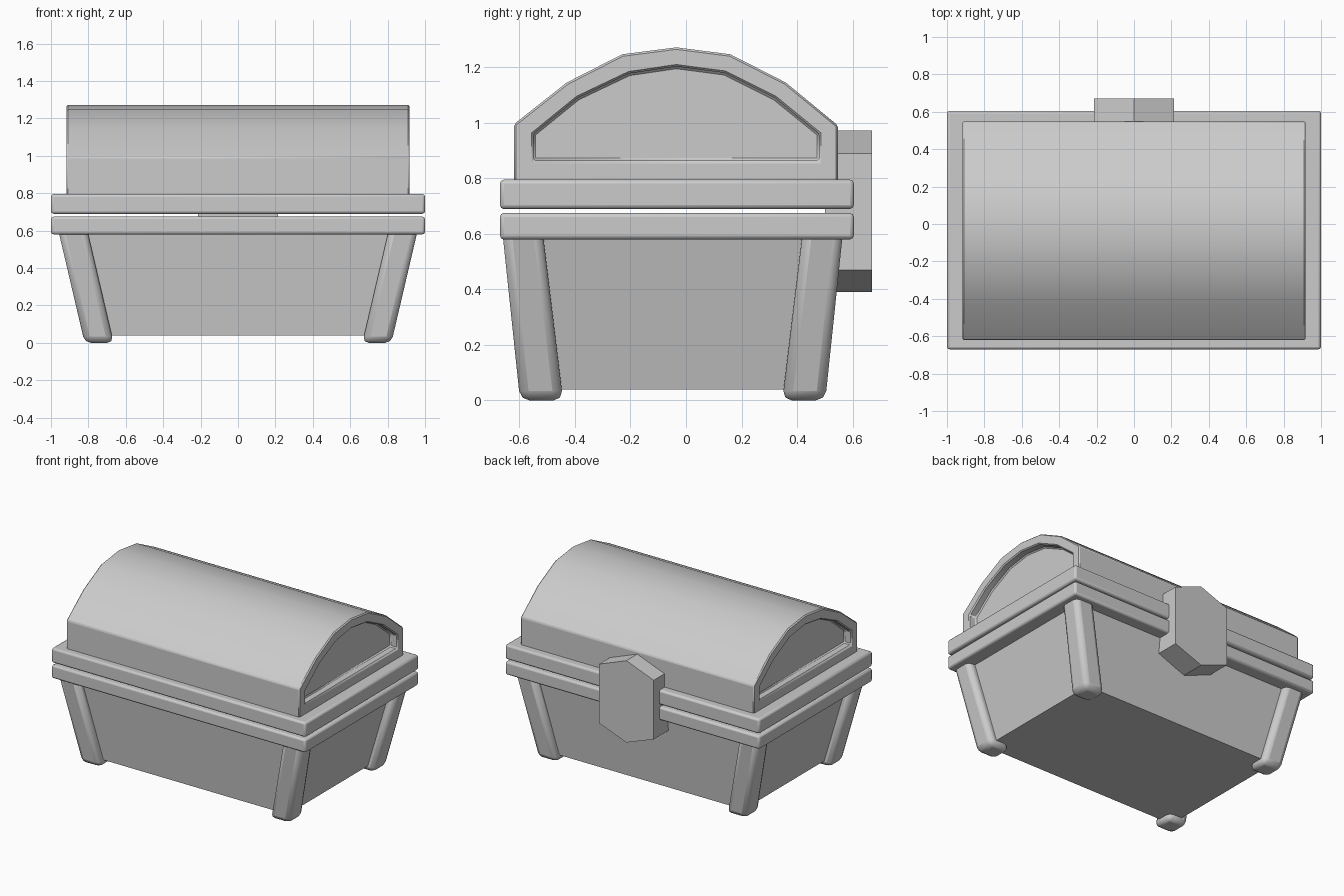
import bpy, bmesh, math

if "Cube" in bpy.data.objects:
    bpy.data.objects.remove(bpy.data.objects["Cube"])

grey = bpy.data.materials.new("plain grey")
grey.diffuse_color = (0.6, 0.6, 0.6, 1)
grey.use_nodes = True
grey.node_tree.nodes["Principled BSDF"].inputs["Base Color"].default_value = grey.diffuse_color


def finish(name, bm, bevel=0.0, segments=2, angle=35):
    bmesh.ops.recalc_face_normals(bm, faces=bm.faces)
    me = bpy.data.meshes.new(name)
    bm.to_mesh(me)
    bm.free()
    ob = bpy.data.objects.new(name, me)
    bpy.context.collection.objects.link(ob)
    me.materials.append(grey)
    if bevel:
        m = ob.modifiers.new("bevel", 'BEVEL')
        m.width, m.segments, m.limit_method = bevel, segments, 'ANGLE'
        m.angle_limit = math.radians(40)
    bpy.ops.object.select_all(action='DESELECT')
    ob.select_set(True)
    bpy.context.view_layer.objects.active = ob
    bpy.ops.object.shade_smooth_by_angle(angle=math.radians(angle))
    return ob


def rect(x0, x1, y0, y1, z):
    return [(x0, y0, z), (x1, y0, z), (x1, y1, z), (x0, y1, z)]


def loft(bm, rings, cap_start=True, cap_end=True, loop=False):
    rows = [[bm.verts.new(p) for p in r] for r in rings]
    pairs = list(zip(rows, rows[1:]))
    if loop:
        pairs.append((rows[-1], rows[0]))
    for a, b in pairs:
        n = len(a)
        for i in range(n):
            j = (i + 1) % n
            bm.faces.new((a[i], a[j], b[j], b[i]))
    if cap_start and not loop:
        bm.faces.new(rows[0])
    if cap_end and not loop:
        bm.faces.new(rows[-1])


# tapered hollow body: outside, over the lip, down to the inner floor
bm = bmesh.new()
loft(bm, [rect(-0.775, 0.775, -0.55, 0.46, 0.04),
          rect(-0.91, 0.91, -0.61, 0.52, 0.62),
          rect(-0.84, 0.84, -0.54, 0.45, 0.62),
          rect(-0.71, 0.71, -0.48, 0.39, 0.1)])
finish("chest_body", bm)

# two rim frames
for name, z0, z1 in (("lower_rim", 0.58, 0.675), ("upper_rim", 0.69, 0.795)):
    bm = bmesh.new()
    outer, inner = (-1, 1, -0.67, 0.605), (-0.83, 0.83, -0.53, 0.44)
    loft(bm, [rect(*outer, z0), rect(*outer, z1),
              rect(*inner, z1), rect(*inner, z0)], loop=True)
    finish(name, bm, 0.014, 2)

# leaning corner legs
for sx, xn in ((-1, "left"), (1, "right")):
    for sy, yn in ((-1, "front"), (1, "back")):
        bm = bmesh.new()
        rings = []
        for z, xa, xb, ya, yb in ((0, 0.665, 0.82, 0.395, 0.55),
                                  (0.62, 0.81, 0.965, 0.47, 0.615)):
            rings.append(rect(sx * xa, sx * xb, sy * ya - 0.048, sy * yb - 0.048, z))
        loft(bm, rings)
        finish(f"{yn}_{xn}_leg", bm, 0.034, 2)

# faceted barrel lid with recessed ends
arch = [(-0.62, 0.75), (-0.62, 0.995), (-0.43, 1.145), (-0.23, 1.247), (-0.035, 1.272),
        (0.16, 1.247), (0.36, 1.145), (0.548, 0.99), (0.548, 0.75)]
panel = [(-0.55, 0.865), (-0.55, 0.96), (-0.39, 1.09), (-0.205, 1.178), (-0.035, 1.203),
         (0.14, 1.18), (0.32, 1.09), (0.48, 0.96), (0.48, 0.865)]


def section(profile, x):
    return [(x, y, z) for y, z in profile]


bm = bmesh.new()
loft(bm, [section(panel, -0.86), section(panel, -0.918), section(arch, -0.918),
          section(arch, 0.918), section(panel, 0.918), section(panel, 0.86)])
finish("barrel_lid", bm, 0.008, 1)

# six-sided latch plate on the back
hexagon = [(0, 0.39), (0.215, 0.47), (0.215, 0.89), (0, 0.972), (-0.215, 0.89), (-0.215, 0.47)]
bm = bmesh.new()
loft(bm, [[(x, y, z) for x, z in hexagon] for y in (0.5, 0.67)])
finish("latch", bm, angle=15)
